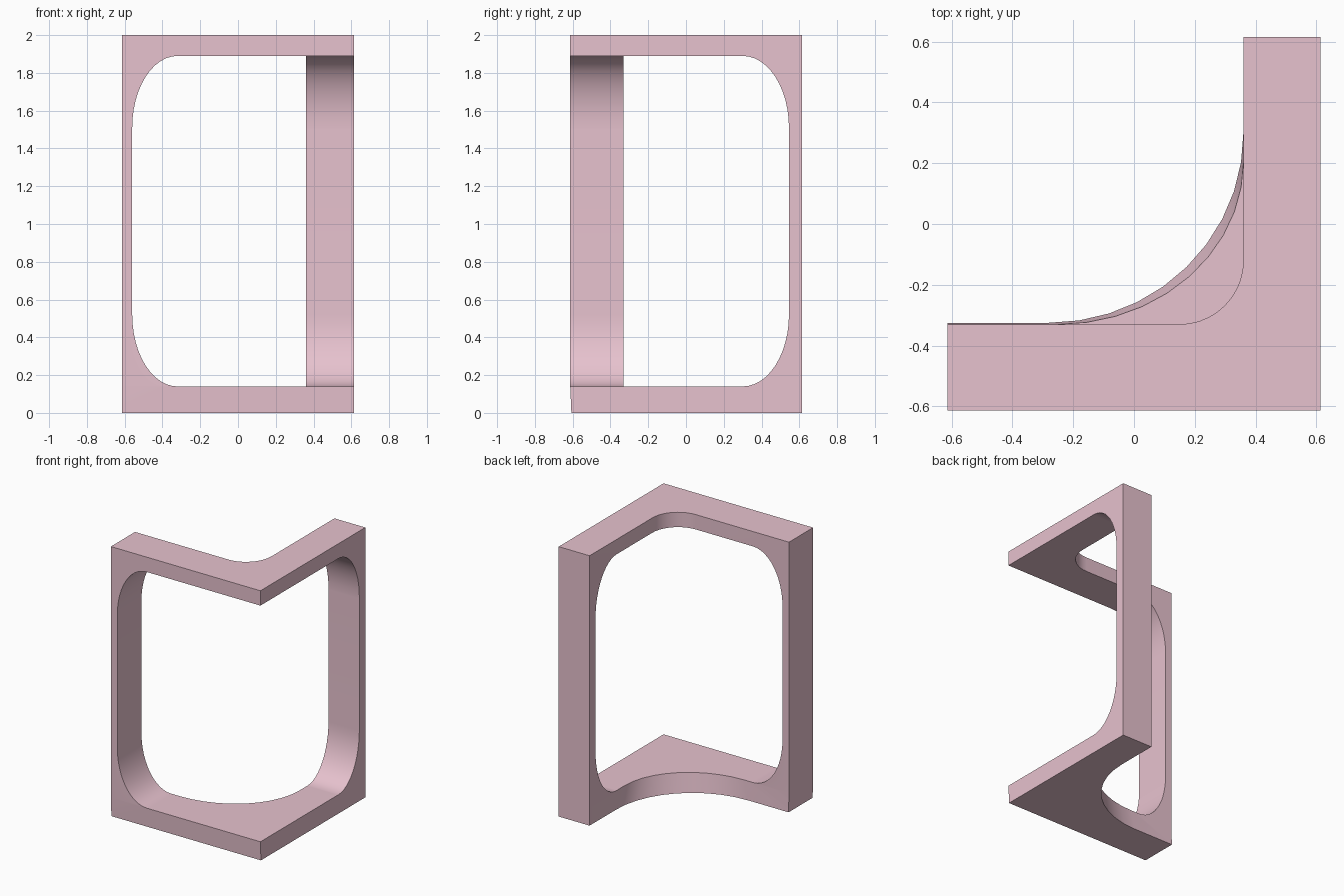
import bpy, bmesh, math

if "Cube" in bpy.data.objects:
    bpy.data.objects.remove(bpy.data.objects["Cube"])

pink = bpy.data.materials.new("pink")
pink.diffuse_color = (0.80, 0.54, 0.62, 1)
pink.use_nodes = True
pink.node_tree.nodes["Principled BSDF"].inputs["Base Color"].default_value = pink.diffuse_color


def loft(name, rings):
    """Closed solid through rings that share a point count."""
    bm = bmesh.new()
    vs = [[bm.verts.new(p) for p in r] for r in rings]
    n = len(rings[0])
    for a, b in zip(vs, vs[1:]):
        for i in range(n):
            j = (i + 1) % n
            bm.faces.new((a[i], a[j], b[j], b[i]))
    bm.faces.new(vs[0])
    bm.faces.new(vs[-1])
    bmesh.ops.recalc_face_normals(bm, faces=bm.faces)
    me = bpy.data.meshes.new(name)
    bm.to_mesh(me)
    bm.free()
    me.materials.append(pink)
    ob = bpy.data.objects.new(name, me)
    bpy.context.collection.objects.link(ob)
    return ob


def l_ring(z, rx, ry, inner_y=-0.33, front=-0.613, n=8):
    """L-shaped plan with a rounded inner corner."""
    pts = [(0.36, 0.615), (0.613, 0.615), (0.613, front), (-0.613, front), (-0.613, inner_y)]
    for i in range(n + 1):
        a = math.pi / 2 * i / n
        pts.append((0.36 - rx + rx * math.sin(a), inner_y + ry - ry * math.cos(a)))
    return [(x, y, z) for x, y in pts]


def window(edge, end, r, n=12):
    """Window outline (u, z): rounded at the edge side, open at the end side."""
    s = 1 if end > edge else -1
    lo, hi, rz = 0.14, 1.89, 0.38
    arc = [math.pi / 2 * i / n for i in range(n + 1)]
    pts = [(end, hi), (end, lo)]
    pts += [(edge + s * (r - r * math.sin(a)), lo + rz - rz * math.cos(a)) for a in arc]
    pts += [(edge + s * (r - r * math.cos(a)), hi - rz + rz * math.sin(a)) for a in arc]
    return pts


# L-shaped body: wide rounding in the base, tighter rounding in the top
frame = loft("corner_frame", [
    l_ring(0, 0.64, 0.625, -0.325, -0.607, 10),
    l_ring(0.14, 0.61, 0.535, n=10),
    l_ring(1.5, 0.21, 0.21, n=10),
    l_ring(2, 0.21, 0.21, n=10)])

# Two openings that meet at the corner
front = window(-0.56, 0.8, 0.24)
side = window(0.545, -0.8, 0.245)
cutters = [
    loft("front_opening", [[(u, y, z) for u, z in front] for y in (-0.8, 0.295)]),
    loft("side_opening", [[(x, u, z) for u, z in side] for x in (-0.305, 0.9)])]

bpy.context.view_layer.objects.active = frame
frame.select_set(True)
for c in cutters:
    c.hide_render = True
    m = frame.modifiers.new(c.name, 'BOOLEAN')
    m.operation = 'DIFFERENCE'
    m.solver = 'EXACT'
    m.object = c
    bpy.ops.object.modifier_apply(modifier=m.name)
    bpy.data.objects.remove(c)

bpy.ops.object.shade_smooth_by_angle(angle=math.radians(30))
